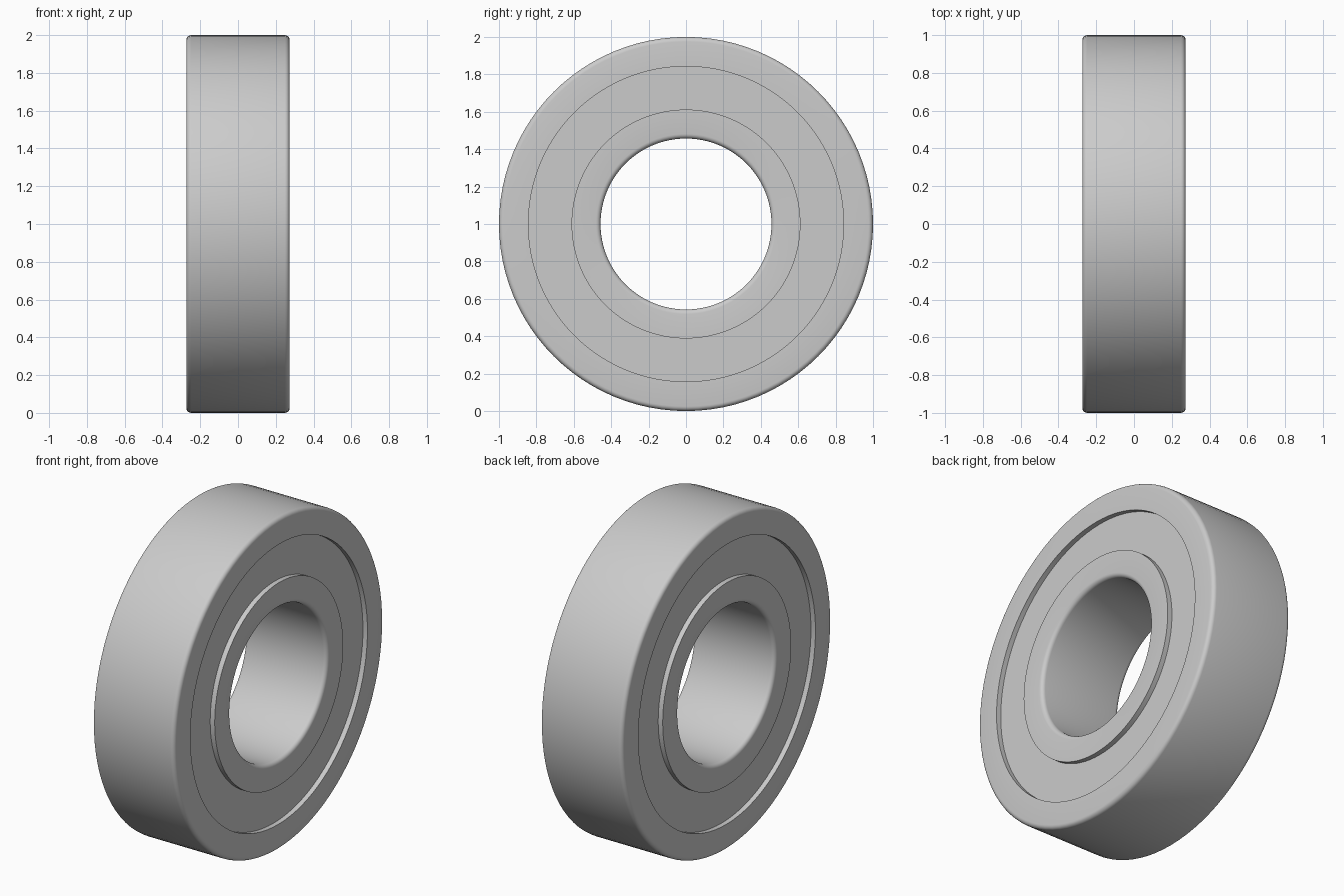
import bpy, bmesh
from math import pi, sin, cos, radians
from mathutils import Vector, Matrix

cube = bpy.data.objects.get("Cube")
if cube:
    bpy.data.objects.remove(cube)

HALF_WIDTH = 0.273
OUTER_R, BORE_R = 1.0, 0.457
SHIELD_OUT, SHIELD_IN = 0.843, 0.612
FILLET, RECESS, PLATE = 0.025, 0.03, 0.03
SEGMENTS = 96

steel = bpy.data.materials.new("steel_grey")
steel.use_nodes = True
grey = (0.6, 0.6, 0.6, 1)
steel.diffuse_color = grey
steel.node_tree.nodes["Principled BSDF"].inputs["Base Color"].default_value = grey


def ring_profile(x0, x1, r_in, r_out, fillet_in=0, fillet_out=0, steps=5):
    """Rectangle in (x, radius) with optional rounded corners."""
    corners = [(x0, r_in, 1, 1, fillet_in), (x1, r_in, -1, 1, fillet_in),
               (x1, r_out, -1, -1, fillet_out), (x0, r_out, 1, -1, fillet_out)]
    points = []
    for i, (x, r, sx, sr, f) in enumerate(corners):
        if not f:
            points.append((x, r))
            continue
        start = pi + i * pi / 2
        for k in range(steps + 1):
            a = start + k / steps * pi / 2
            points.append((x + sx * f + f * cos(a), r + sr * f + f * sin(a)))
    return points


def revolve(name, profile):
    """Turn a closed profile around the x axis."""
    bm = bmesh.new()
    rows = []
    for s in range(SEGMENTS):
        turn = Matrix.Rotation(2 * pi * s / SEGMENTS, 3, "X")
        rows.append([bm.verts.new(turn @ Vector((x, 0, r))) for x, r in profile])
    n = len(profile)
    for s in range(SEGMENTS):
        a, b = rows[s], rows[(s + 1) % SEGMENTS]
        for i in range(n):
            j = (i + 1) % n
            bm.faces.new((a[i], a[j], b[j], b[i]))
    bmesh.ops.recalc_face_normals(bm, faces=bm.faces)
    mesh = bpy.data.meshes.new(name)
    bm.to_mesh(mesh)
    bm.free()
    mesh.materials.append(steel)
    obj = bpy.data.objects.new(name, mesh)
    obj.location.z = OUTER_R
    bpy.context.collection.objects.link(obj)
    bpy.ops.object.select_all(action="DESELECT")
    obj.select_set(True)
    bpy.context.view_layer.objects.active = obj
    bpy.ops.object.shade_smooth_by_angle(angle=radians(35))
    return obj


# Outer and inner races, rounded on the exposed rims
revolve("outer_race", ring_profile(-HALF_WIDTH, HALF_WIDTH, SHIELD_OUT, OUTER_R, fillet_out=FILLET))
revolve("inner_race", ring_profile(-HALF_WIDTH, HALF_WIDTH, BORE_R, SHIELD_IN, fillet_in=FILLET))

# Recessed shield plates on both sides
face = HALF_WIDTH - RECESS
for side, x0, x1 in (("left", face - PLATE, face), ("right", -face, PLATE - face)):
    revolve(side + "_shield", ring_profile(x0, x1, SHIELD_IN, SHIELD_OUT))
